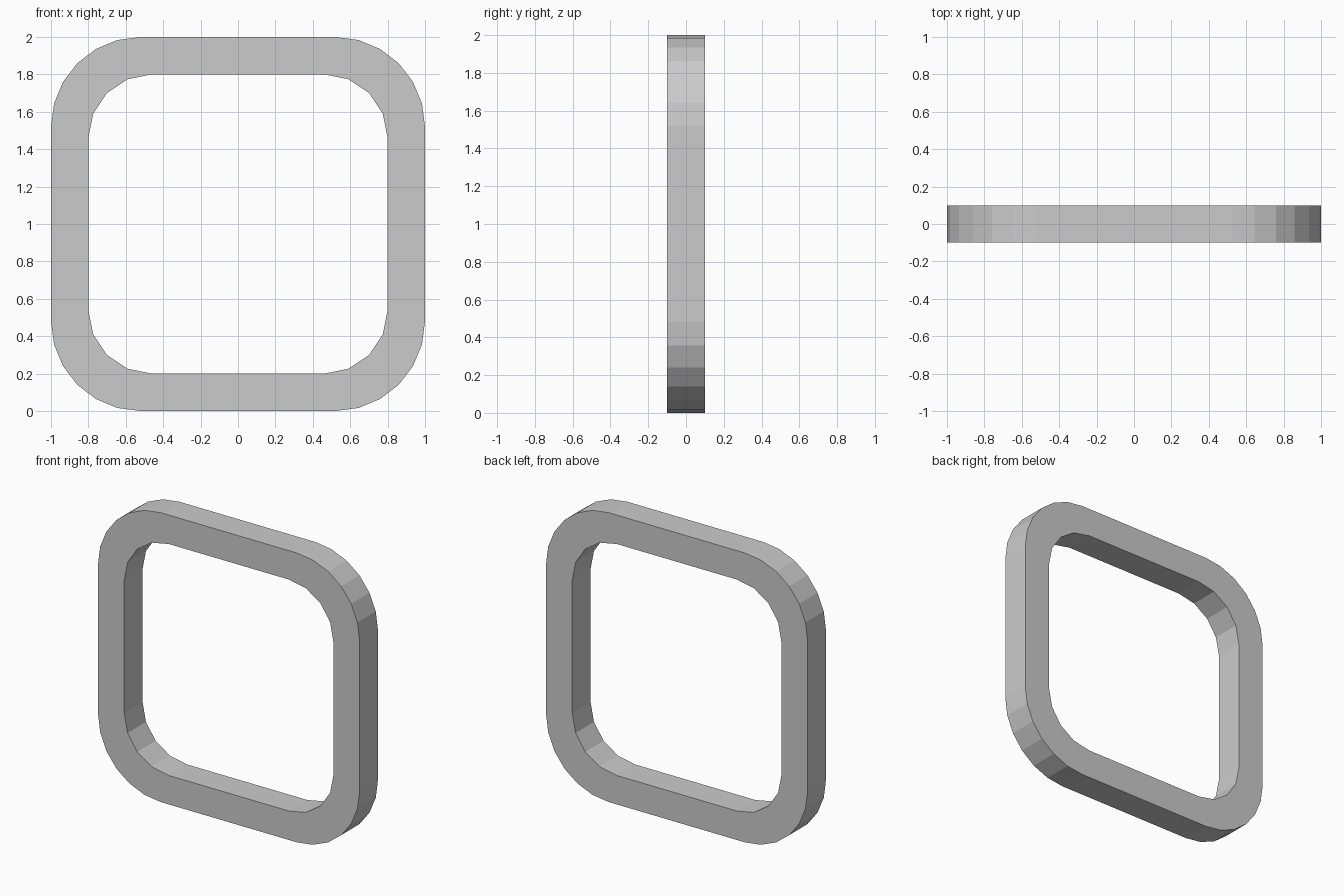
import bpy, bmesh
from math import cos, sin, pi

if "Cube" in bpy.data.objects:
    bpy.data.objects.remove(bpy.data.objects["Cube"])

DEPTH = 0.2


def rounded_square(half, radius, segments):
    """Outline in the XZ plane, centred on z = 1."""
    c = half - radius
    points = []
    for k, (sx, sz) in enumerate([(1, 1), (-1, 1), (-1, -1), (1, -1)]):
        for i in range(segments + 1):
            a = pi / 2 * (k + i / segments)
            points.append((sx * c + radius * cos(a), 1 + sz * c + radius * sin(a)))
    return points


def add_outline(bm, points):
    verts = [bm.verts.new((x, -DEPTH / 2, z)) for x, z in points]
    return [bm.edges.new((v, verts[(i + 1) % len(verts)])) for i, v in enumerate(verts)]


# Front face: outer outline with a hole
bm = bmesh.new()
edges = add_outline(bm, rounded_square(1.0, 0.48, 6))
edges += add_outline(bm, rounded_square(0.8, 0.34, 4))
bmesh.ops.triangle_fill(bm, edges=edges, use_beauty=True, normal=(0, -1, 0))

# Thickness
out = bmesh.ops.extrude_face_region(bm, geom=bm.faces[:], use_keep_orig=True)
back = [g for g in out["geom"] if isinstance(g, bmesh.types.BMVert)]
bmesh.ops.translate(bm, verts=back, vec=(0, DEPTH, 0))
bmesh.ops.recalc_face_normals(bm, faces=bm.faces[:])

mesh = bpy.data.meshes.new("rounded_frame")
bm.to_mesh(mesh)
bm.free()
frame = bpy.data.objects.new("rounded_frame", mesh)
bpy.context.collection.objects.link(frame)
